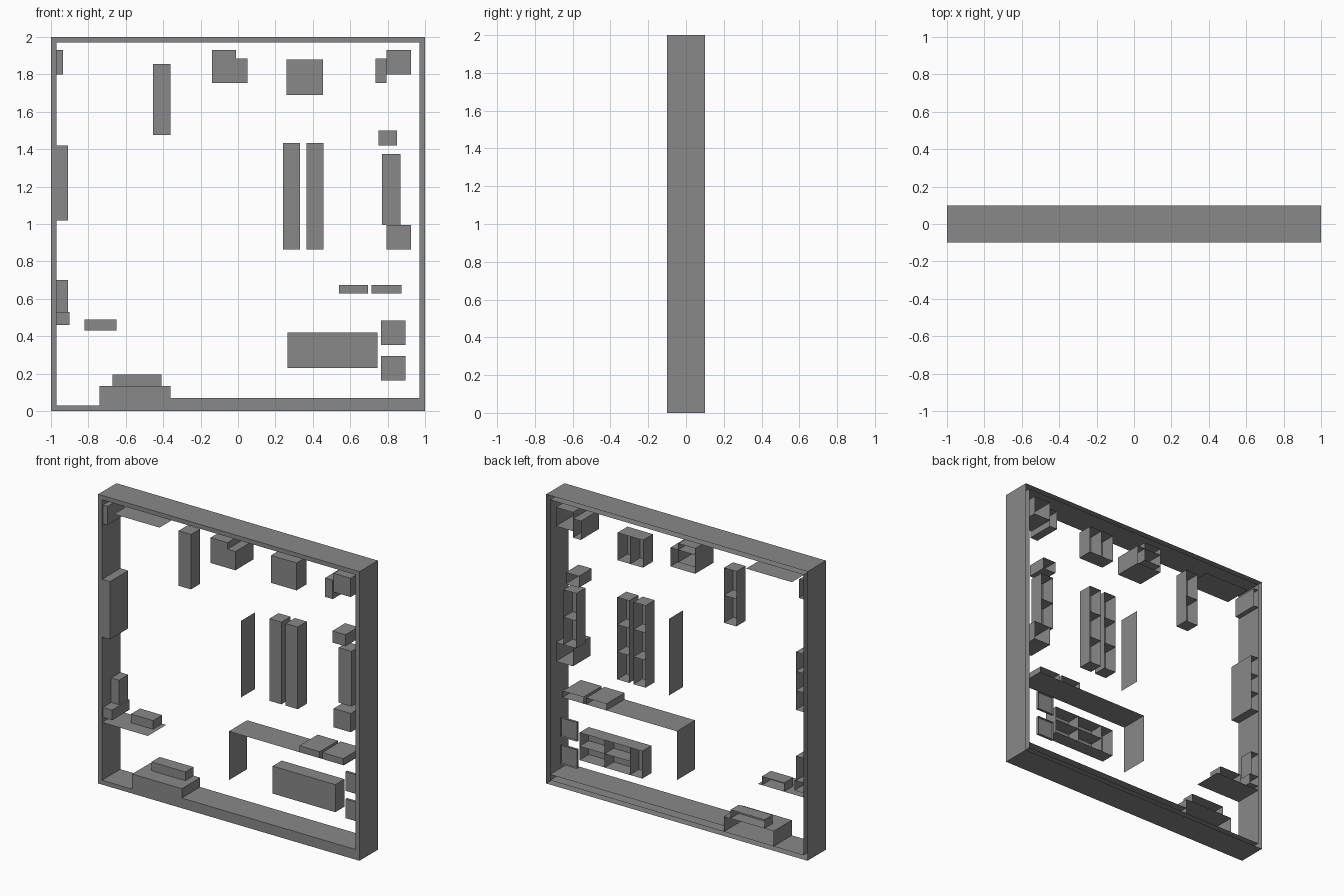
import bpy, bmesh

if "Cube" in bpy.data.objects:
    bpy.data.objects.remove(bpy.data.objects["Cube"], do_unlink=True)

BACK, FRONT = 0.1, -0.1   # floor side (open) and full-height side

grey = bpy.data.materials.new("plain grey")
grey.use_nodes = True
grey.diffuse_color = (0.25, 0.25, 0.25, 1)
grey.node_tree.nodes["Principled BSDF"].inputs["Base Color"].default_value = (0.25, 0.25, 0.25, 1)


def finish(name, bm):
    mesh = bpy.data.meshes.new(name)
    bm.to_mesh(mesh)
    bm.free()
    mesh.materials.append(grey)
    obj = bpy.data.objects.new(name, mesh)
    bpy.context.collection.objects.link(obj)
    return obj


def add_shell(bm, x0, x1, z0, z1, h):
    """Box of height h rising from the back plane, open at the back."""
    verts = bmesh.ops.create_cube(bm, size=1)["verts"]
    for v in verts:
        v.co = (x0 if v.co.x < 0 else x1,
                BACK - h if v.co.y < 0 else BACK,
                z0 if v.co.z < 0 else z1)
    faces = {f for v in verts for f in v.link_faces}
    bm.faces.remove(next(f for f in faces if all(v.co.y > BACK - 1e-5 for v in f.verts)))


def shell(name, x0, x1, z0, z1, h, nx=1, nz=1):
    """One or more equal open cells set side by side."""
    bm = bmesh.new()
    dx, dz = (x1 - x0) / nx, (z1 - z0) / nz
    for i in range(nx):
        for k in range(nz):
            add_shell(bm, x0 + i * dx, x0 + (i + 1) * dx, z0 + k * dz, z0 + (k + 1) * dz, h)
    finish(name, bm)


def partition(name, x0, z0, x1, z1, h=0.2):
    """Single-sheet wall between two plan points."""
    bm = bmesh.new()
    pts = [(x0, BACK - h, z0), (x1, BACK - h, z1), (x1, BACK, z1), (x0, BACK, z0)]
    bm.faces.new([bm.verts.new(p) for p in pts])
    finish(name, bm)


# Outer wall ring: outside, front rim and inside, open at the back
def wall_ring(t=0.03):
    bm = bmesh.new()

    def loop(x, z0, z1, y):
        return [bm.verts.new(p) for p in ((-x, y, z0), (x, y, z0), (x, y, z1), (-x, y, z1))]

    of, ob = loop(1, 0, 2, FRONT), loop(1, 0, 2, BACK)
    nf, nb = loop(1 - t, t, 2 - t, FRONT), loop(1 - t, t, 2 - t, BACK)
    for i in range(4):
        j = (i + 1) % 4
        bm.faces.new((of[i], of[j], nf[j], nf[i]))
        bm.faces.new((of[i], ob[i], ob[j], of[j]))
        bm.faces.new((nf[i], nf[j], nb[j], nb[i]))
    finish("outer_wall", bm)


wall_ring()

# Thin partitions
partition("upper_left_partition", -0.88, 1.895, -0.53, 1.895)
partition("lower_left_partition", -0.97, 0.43, -0.62, 0.43)
partition("room_partition", 0.0, 0.628, 0.88, 0.628)
partition("room_side_partition", 0.0, 0.29, 0.0, 0.628)
partition("display_panel", 0.06, 0.86, 0.06, 1.39, 0.155)

# Bottom wall: thick stretch, entrance block and step
shell("thick_bottom_wall", -0.36, 0.97, 0.03, 0.07, 0.2)
shell("entrance_block", -0.74, -0.36, 0.03, 0.135, 0.2)
shell("entrance_step", -0.67, -0.41, 0.135, 0.195, 0.09)

# Furniture along the -x wall
shell("corner_post", -0.97, -0.935, 1.80, 1.93, 0.19)
shell("wall_cabinet", -0.97, -0.91, 1.02, 1.42, 0.2, nz=3)
shell("side_unit", -0.97, -0.91, 0.53, 0.70, 0.1)
shell("side_block", -0.97, -0.90, 0.46, 0.53, 0.19)
shell("partition_shelf", -0.82, -0.65, 0.43, 0.49, 0.1)

# Free-standing units near the top
shell("tall_unit", -0.455, -0.36, 1.475, 1.855, 0.1, nz=2)
shell("desk_block", -0.14, 0.05, 1.755, 1.885, 0.2)
shell("desk_back", -0.14, -0.01, 1.80, 1.93, 0.2)
shell("square_unit", 0.26, 0.455, 1.69, 1.88, 0.11, nx=2)

# Pair of long shelves
for n, x in (("left", 0.365), ("right", 0.24)):
    shell(n + "_long_shelf", x, x + 0.092, 0.865, 1.433, 0.1, nz=3)

# Furniture along the +x wall
shell("corner_table", 0.795, 0.925, 1.80, 1.93, 0.19)
shell("corner_seat", 0.735, 0.795, 1.755, 1.885, 0.2)
shell("small_block", 0.75, 0.85, 1.42, 1.50, 0.14)
shell("side_shelf", 0.77, 0.868, 0.995, 1.375, 0.1, nz=2)
shell("side_table", 0.795, 0.925, 0.865, 0.995, 0.19)

# Cabinets on the room partition
for n, x0, x1 in (("inner", 0.54, 0.695), ("outer", 0.715, 0.875)):
    shell(n + "_partition_cabinet", x0, x1, 0.628, 0.673, 0.2)

# Grouped table: one end unit and a two by two block
shell("table_end", 0.265, 0.36, 0.23, 0.42, 0.1)
shell("table_group", 0.36, 0.745, 0.23, 0.42, 0.1, nx=2, nz=2)

# Low floor pads
for n, z in (("upper", 0.352), ("lower", 0.163)):
    shell(n + "_floor_pad", 0.765, 0.895, z, z + 0.132, 0.018)
